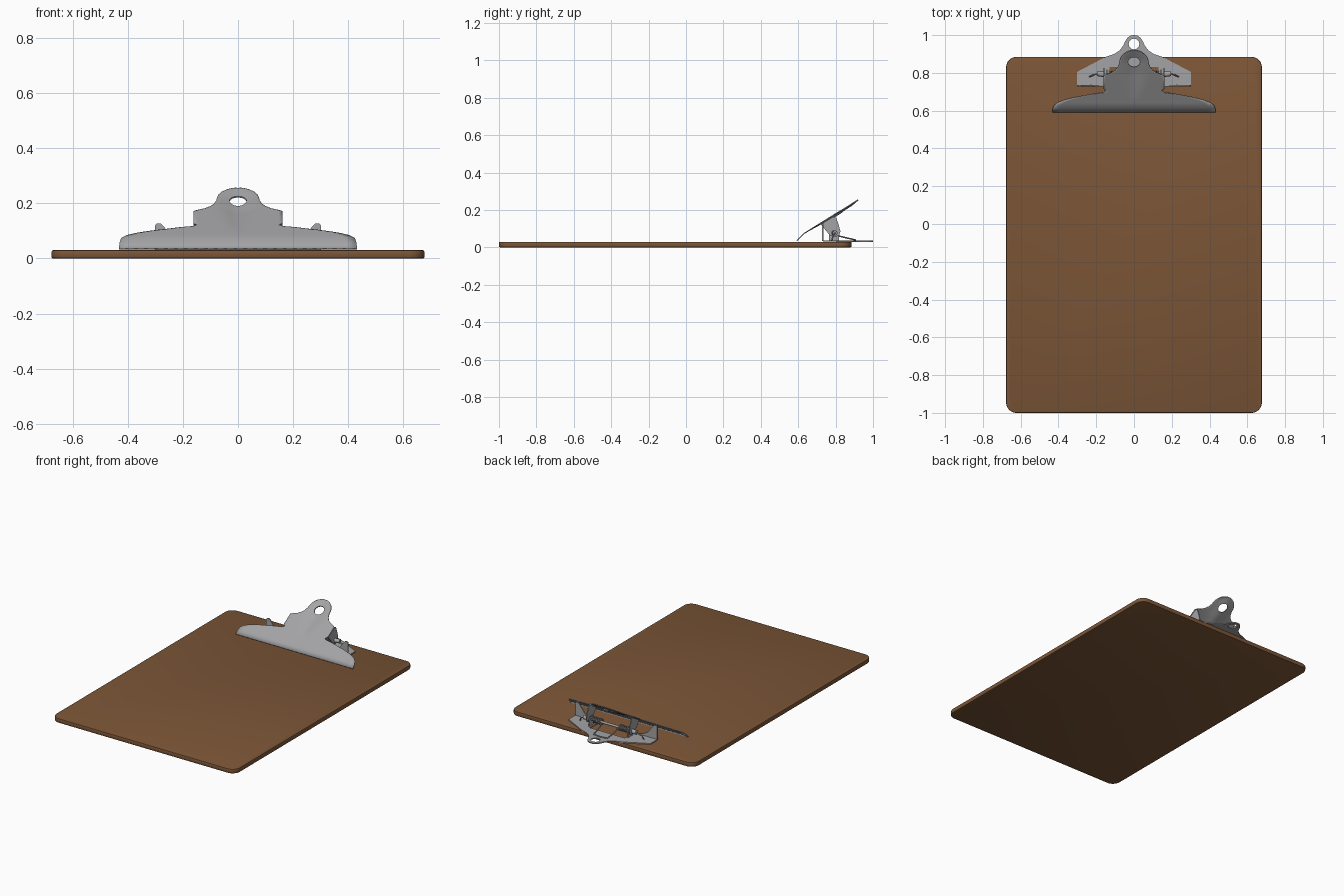
import bpy, bmesh, math
from mathutils import Vector

if "Cube" in bpy.data.objects:
    bpy.data.objects.remove(bpy.data.objects["Cube"])


def material(name, rgb):
    m = bpy.data.materials.new(name)
    m.diffuse_color = (*rgb, 1)
    m.use_nodes = True
    m.node_tree.nodes["Principled BSDF"].inputs["Base Color"].default_value = m.diffuse_color
    return m


WOOD = material("brown_hardboard", (0.2, 0.092, 0.038))
METAL = material("grey_steel", (0.37, 0.37, 0.38))


def finish(name, bm, mat, smooth=True):
    bmesh.ops.recalc_face_normals(bm, faces=bm.faces)
    me = bpy.data.meshes.new(name)
    bm.to_mesh(me)
    bm.free()
    ob = bpy.data.objects.new(name, me)
    bpy.context.collection.objects.link(ob)
    me.materials.append(mat)
    bpy.ops.object.select_all(action='DESELECT')
    ob.select_set(True)
    bpy.context.view_layer.objects.active = ob
    if smooth:
        bpy.ops.object.shade_smooth_by_angle(angle=math.radians(35))
    return ob


def prism(name, pts, push, mat, bevel=0):
    """Flat outline pushed along a vector to make a sheet."""
    bm = bmesh.new()
    face = bm.faces.new([bm.verts.new(p) for p in pts])
    ext = bmesh.ops.extrude_face_region(bm, geom=[face])
    verts = [v for v in ext['geom'] if isinstance(v, bmesh.types.BMVert)]
    bmesh.ops.translate(bm, verts=verts, vec=push)
    if bevel:
        d = Vector(push).normalized()
        rim = [e for e in bm.edges
               if abs((e.verts[0].co - e.verts[1].co).normalized().dot(d)) < 0.1]
        bmesh.ops.bevel(bm, geom=rim, offset=bevel, segments=2,
                        profile=0.5, affect='EDGES')
    return finish(name, bm, mat)


def punch(ob, centre, radius, tilt=0):
    """Cut a round hole through a sheet."""
    bpy.ops.mesh.primitive_cylinder_add(vertices=32, radius=radius, depth=0.08,
                                        location=centre, rotation=(tilt, 0, 0))
    cutter = bpy.context.object
    cutter.hide_render = True
    mod = ob.modifiers.new("hole", 'BOOLEAN')
    mod.operation, mod.object, mod.solver = 'DIFFERENCE', cutter, 'EXACT'
    bpy.context.view_layer.objects.active = ob
    bpy.ops.object.modifier_apply(modifier=mod.name)
    bpy.data.objects.remove(cutter)


def wire(name, pts, radius, mat=METAL):
    cu = bpy.data.curves.new(name, 'CURVE')
    cu.dimensions = '3D'
    cu.bevel_depth, cu.bevel_resolution, cu.use_fill_caps = radius, 2, True
    sp = cu.splines.new('POLY')
    sp.points.add(len(pts) - 1)
    for p, co in zip(sp.points, pts):
        p.co = (*co, 1)
    ob = bpy.data.objects.new(name, cu)
    bpy.context.collection.objects.link(ob)
    cu.materials.append(mat)
    return ob


# Board with rounded corners
R = 0.055
outline = []
for i, (cx, cy) in enumerate([(0.677 - R, 0.885 - R), (-0.677 + R, 0.885 - R),
                              (-0.677 + R, -1 + R), (0.677 - R, -1 + R)]):
    for k in range(9):
        a = math.radians(90 * i + 90 * k / 8)
        outline.append((cx + R * math.cos(a), cy + R * math.sin(a), 0))
prism("board", outline, (0, 0, 0.03), WOOD, bevel=0.006)

# Base plate with hanging tab
half = [(0.13, 0.83), (0.13, 0.735), (0.302, 0.735), (0.302, 0.805), (0.15, 0.885),
        (0.105, 0.9), (0.075, 0.92), (0.057, 0.945), (0.047, 0.967),
        (0.035, 0.986), (0.018, 0.997)]
loop = half + [(0, 1.0)] + [(-x, y) for x, y in reversed(half)]
base = prism("base_plate", [(x, y, 0.03) for x, y in loop], (0, 0, 0.007), METAL)
punch(base, (0, 0.953, 0.033), 0.028)

SLOPE = (0.252 - 0.07) / (0.922 - 0.63)


def lever_z(y):
    return 0.07 + (y - 0.63) * (SLOPE if y > 0.63 else 0.037 / 0.035)


# Clip lever: rows of (y, half width), with a shallow pressed dent
rows = [(0.595, 0.432), (0.615, 0.43), (0.63, 0.424), (0.645, 0.405), (0.66, 0.365),
        (0.672, 0.315), (0.682, 0.26), (0.692, 0.21), (0.698, 0.165), (0.703, 0.152),
        (0.712, 0.152), (0.718, 0.162), (0.75, 0.162), (0.785, 0.162), (0.792, 0.148),
        (0.802, 0.12), (0.815, 0.1), (0.83, 0.087), (0.85, 0.079), (0.87, 0.076),
        (0.885, 0.07), (0.9, 0.058), (0.912, 0.041), (0.919, 0.024), (0.922, 0.01)]
N = 24
bm = bmesh.new()
grid = []
for y, w in rows:
    line = []
    for i in range(N + 1):
        x = w * (2 * i / N - 1)
        t = max(0, min(1, (y - 0.66) / 0.14)) * max(0, min(1, (0.922 - y) / 0.05))
        dent = 0.012 * t * math.exp(-(x / (0.015 + 0.035 * t)) ** 2)
        line.append(bm.verts.new((x, y, lever_z(y) - dent)))
    grid.append(line)
for a, b in zip(grid, grid[1:]):
    for i in range(N):
        bm.faces.new((a[i], a[i + 1], b[i + 1], b[i]))
lever = finish("clip_lever", bm, METAL)
sol = lever.modifiers.new("sheet", 'SOLIDIFY')
sol.thickness, sol.offset = 0.006, -1
bpy.ops.object.modifier_apply(modifier=sol.name)
punch(lever, (0, 0.86, lever_z(0.86) - 0.01), 0.031, math.atan(SLOPE))

# Parts repeated on both sides
for s, side in ((-1, "left"), (1, "right")):
    # Side flange folded down from the lever
    flange = [(0.72, 0.123), (0.785, 0.163), (0.802, 0.16), (0.815, 0.125),
              (0.826, 0.085), (0.818, 0.062), (0.79, 0.056), (0.768, 0.066)]
    prism("lever_flange_" + side, [(s * 0.161, y, z) for y, z in flange],
          (-s * 0.006, 0, 0), METAL)
    # Pivot ear standing on the base
    ear = [(0.765, 0.033), (0.818, 0.033), (0.818, 0.08), (0.805, 0.098),
           (0.778, 0.098), (0.765, 0.08)]
    prism("pivot_ear_" + side, [(s * 0.145, y, z) for y, z in ear],
          (-s * 0.006, 0, 0), METAL)
    # Upright tab at the front of the base wing
    tab = [(0.15, 0.033), (0.302, 0.033), (0.302, 0.118), (0.295, 0.127),
           (0.28, 0.127), (0.266, 0.112), (0.235, 0.07), (0.2, 0.05)]
    prism("front_tab_" + side, [(s * x, 0.728, z) for x, z in tab],
          (0, 0.007, 0), METAL)
    # Rounded pin head with a short bent wire
    wire("pin_head_" + side, [(s * 0.16, 0.792, 0.077), (s * 0.195, 0.797, 0.077)], 0.014)
    wire("pin_wire_" + side, [(s * 0.19, 0.797, 0.077), (s * 0.225, 0.785, 0.06),
                              (s * 0.235, 0.78, 0.037)], 0.004)
    # Coil spring around the pivot with a leg pressing on the base
    turns, steps = 5, 16
    coil = []
    for k in range(turns * steps + 1):
        a = 2 * math.pi * k / steps
        coil.append((s * (0.13 - 0.07 * k / (turns * steps)),
                     0.792 + 0.017 * math.cos(a), 0.077 + 0.017 * math.sin(a)))
    coil += [(s * 0.058, 0.82, 0.06), (s * 0.05, 0.9, 0.041), (0, 0.905, 0.04)]
    wire("spring_" + side, coil, 0.004)

# Pivot rod
wire("pivot_rod", [(-0.165, 0.792, 0.077), (0.165, 0.792, 0.077)], 0.008)
